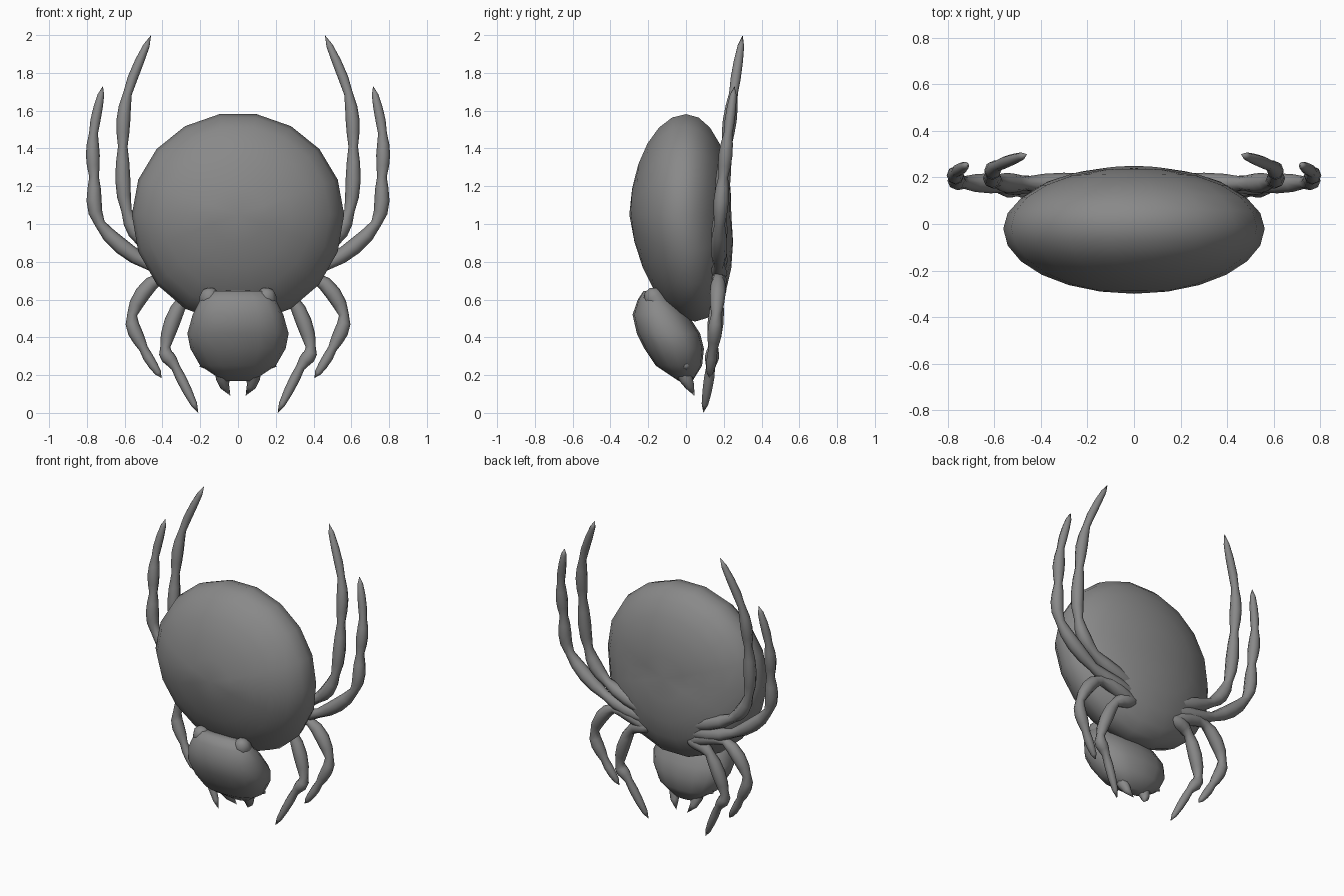
import bpy, bmesh
from math import sin, cos, pi, radians, copysign
from mathutils import Vector

if "Cube" in bpy.data.objects:
    bpy.data.objects.remove(bpy.data.objects["Cube"])

grey = bpy.data.materials.new("dark_grey")
grey.diffuse_color = (0.25, 0.25, 0.25, 1)
grey.use_nodes = True
grey.node_tree.nodes["Principled BSDF"].inputs["Base Color"].default_value = grey.diffuse_color


def loft(name, rings, start=None, end=None):
    """Skin closed rings, closing the ends with a face or an apex point."""
    bm = bmesh.new()
    vr = [[bm.verts.new(p) for p in ring] for ring in rings]
    n = len(vr[0])
    for a, b in zip(vr, vr[1:]):
        for i in range(n):
            j = (i + 1) % n
            bm.faces.new((a[i], a[j], b[j], b[i]))
    for ring, apex in ((vr[0], start), (vr[-1], end)):
        if apex is None:
            bm.faces.new(ring)
        else:
            v = bm.verts.new(apex)
            for i in range(n):
                bm.faces.new((ring[i], ring[(i + 1) % n], v))
    bmesh.ops.recalc_face_normals(bm, faces=bm.faces)
    me = bpy.data.meshes.new(name)
    bm.to_mesh(me)
    bm.free()
    me.materials.append(grey)
    ob = bpy.data.objects.new(name, me)
    bpy.context.collection.objects.link(ob)
    bpy.ops.object.select_all(action='DESELECT')
    ob.select_set(True)
    bpy.context.view_layer.objects.active = ob
    bpy.ops.object.shade_smooth_by_angle(angle=radians(60))


def circle(n):
    return [(cos(2 * pi * k / n), sin(2 * pi * k / n)) for k in range(n)]


def tube(name, ps, radii):
    """Tapered tube along a path, ending in a tip at the last point."""
    rings = []
    for i, p in enumerate(ps[:-1]):
        t = (ps[i + 1] - ps[max(i - 1, 0)]).normalized()
        u = t.cross(Vector((0, 1, 0))).normalized()
        v = t.cross(u)
        rings.append([p + radii[i] * (u * c + v * s) for c, s in circle(8)])
    loft(name, rings, end=ps[-1])


# Abdomen: coarse ellipse outline domed towards front and back
CZ = 1.05


def dome_point(c, s, phi):
    r = cos(phi)
    height = 0.54 if s > 0 else 0.575
    lean = (0.07 if s < 0 else 0.02) * abs(s) * r
    y = -0.02 + (0.26 if phi > 0 else 0.28) * sin(phi) + lean
    return (0.562 * c * r, y, CZ + height * s * r)


loft("abdomen", [[dome_point(c, s, radians(d)) for c, s in circle(18)]
                 for d in range(-75, 76, 15)],
     start=(0, -0.30, CZ), end=(0, 0.24, CZ))

# Head: slightly squared level sections as (z, front y, back y, half width)
sections = [(0.645, -0.225, -0.14, 0.14), (0.60, -0.255, -0.07, 0.20),
            (0.52, -0.283, 0.01, 0.24), (0.42, -0.26, 0.075, 0.268),
            (0.34, -0.22, 0.095, 0.252), (0.25, -0.16, 0.085, 0.20),
            (0.17, -0.04, 0.035, 0.08)]


def squared(v):
    return copysign(abs(v) ** 0.85, v)


loft("head", [[(w * squared(c), (f + b) / 2 + (b - f) / 2 * squared(s), z) for c, s in circle(16)]
              for z, f, b, w in sections], start=(0, -0.185, 0.648))


# Legs: joints in the front view; depth follows from height
def depth(z):
    if z > 0.9:
        return 0.175 + 0.125 * ((z - 0.9) / 1.1) ** 1.5
    return 0.175 - 0.083 * ((0.9 - z) / 0.9) ** 2


def leg(name, joints, side):
    js = [Vector((x * side, depth(z), z)) for x, z in joints]
    last, steps = len(js) - 1, 4
    ps, radii = [], []
    for i in range(last):
        a, b, c, d = js[max(i - 1, 0)], js[i], js[i + 1], js[min(i + 2, last)]
        for k in range(steps):
            t = k / steps
            p = 0.5 * (2 * b + (c - a) * t + (2 * a - 5 * b + 4 * c - d) * t * t
                       + (3 * b - a - 3 * c + d) * t ** 3)
            p.y = depth(p.z)
            ps.append(p)
            # thick mid segment, pinched joint, sharp last segment
            thick = 0.048 - 0.016 * (i + t) / last
            pinch = 0.66 + 0.34 * sin(pi * t)
            radii.append(thick * pinch * (1 - 0.55 * t if i == last - 1 else 1))
    tube(name, ps + [js[-1]], radii + [0])


legs = {
    "inner_rear_leg": [(0.16, 0.76), (0.46, 0.88), (0.59, 1.07), (0.61, 1.41), (0.585, 1.69), (0.46, 2.0)],
    "outer_rear_leg": [(0.16, 0.71), (0.47, 0.785), (0.73, 1.0), (0.762, 1.25), (0.765, 1.48), (0.715, 1.73)],
    "outer_front_leg": [(0.16, 0.66), (0.41, 0.715), (0.56, 0.52), (0.50, 0.34), (0.405, 0.185)],
    "inner_front_leg": [(0.15, 0.66), (0.29, 0.60), (0.385, 0.35), (0.33, 0.24), (0.21, 0.0)],
}
for side, label in ((1, "right"), (-1, "left")):
    for name, joints in legs.items():
        leg(f"{name}_{label}", joints, side)
    # Brow bump, cheek spike and fang
    tube(f"brow_{label}", [Vector((x * side, y, z)) for x, y, z in
                           ((0.14, -0.12, 0.53), (0.15, -0.175, 0.62), (0.155, -0.185, 0.65), (0.155, -0.19, 0.662))],
         (0.06, 0.055, 0.035, 0))
    tube(f"cheek_{label}", [Vector((x * side, 0, z)) for x, z in ((0.12, 0.28), (0.17, 0.255), (0.205, 0.245))],
         (0.05, 0.03, 0))
    tube(f"fang_{label}", [Vector((x * side, y, z)) for x, y, z in
                           ((0.08, -0.02, 0.23), (0.08, 0.0, 0.18), (0.07, 0.02, 0.14), (0.04, 0.045, 0.09))],
         (0.045, 0.036, 0.025, 0))
